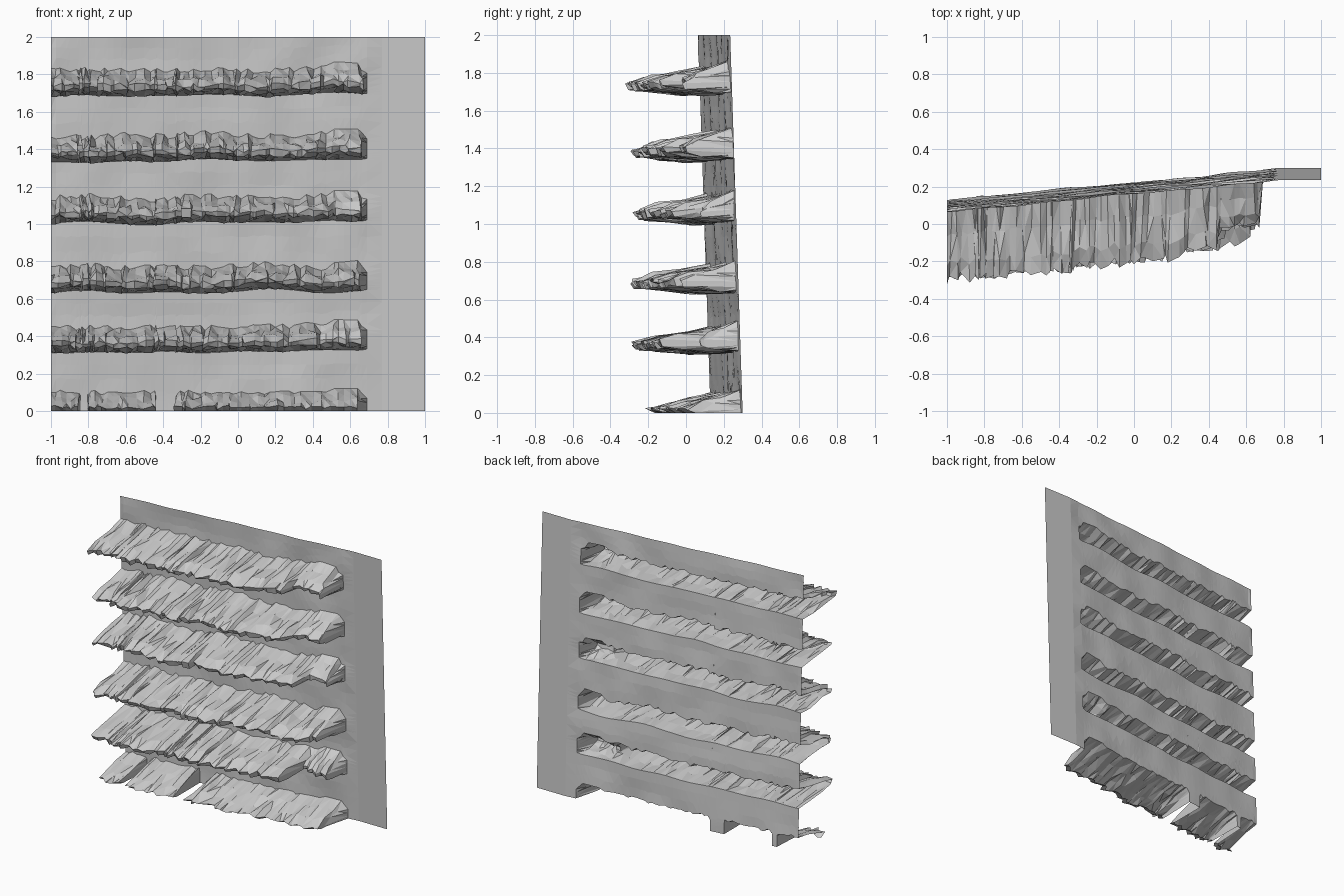
import bpy
import bmesh
import random
from mathutils import Vector, noise

random.seed(7)
cube = bpy.data.objects.get("Cube")
if cube:
    bpy.data.objects.remove(cube)

stone = bpy.data.materials.new("grey_stone")
stone.use_nodes = True
GREY = (0.6, 0.6, 0.6, 1)
stone.diffuse_color = GREY
stone.node_tree.nodes["Principled BSDF"].inputs["Base Color"].default_value = GREY

# Ledges: base height, depth, x where the full depth ends, depth share of the notch and end lump
LEDGES = [(0.00, 0.34, 0.60, 0.8, 0.6), (0.32, 0.40, 0.42, 0.3, 0.45),
          (1.01, 0.37, 0.48, 0.5, 0.5), (0.64, 0.39, 0.58, 0.8, 0.7),
          (1.34, 0.38, 0.47, 0.65, 0.7), (1.69, 0.38, 0.46, 0.6, 0.65)]
LEDGES.sort()
# Ledge section: share of depth, height above the base
SECTION = [(0, 0), (0.3, 0.005), (0.7, 0.02), (0.96, 0.03), (1, 0.055),
           (0.75, 0.085), (0.35, 0.105), (0, 0.135)]
GAPS = [(-0.845, -0.80), (-0.44, -0.33)]


def wall_y(x, z):
    """Leaning wall, straight strip at the far edge."""
    slope = 0.13 + 0.17 * (min(x, 0.77) + 1) / 1.77 - 0.033 * z
    rough = 0.012 if -0.99 < x < 0.75 else 0
    return slope + rough * noise.noise(Vector((x * 4, 0, z * 5)))


def ledge_depth(i, x):
    """How far a ledge stands out, with its notch and end lump."""
    base, depth, full, notch, lump = LEDGES[i]
    if x > 0.67 or (i == 0 and any(a < x < b for a, b in GAPS)):
        return 0
    if x <= full:
        return depth * (1 - 0.06 * (x > 0.2))
    return depth * (notch if x < full + 0.06 else lump)


# Uneven columns across the sheet
columns = [-1.0]
while columns[-1] < 0.6:
    columns.append(columns[-1] + random.uniform(0.018, 0.045))
columns += [0.64, 0.66, 0.69, 0.77, 0.88, 1.0]
columns += [e + s for gap in GAPS for e in gap for s in (-0.004, 0.004)]
columns.sort()


def column_points(x):
    """One vertical run of the folded sheet, from bottom to top."""
    points = []
    edge = abs(x) > 0.99
    for i, ledge in enumerate(LEDGES):
        depth = ledge_depth(i, x)
        drift = 0.008 * x + 0.022 * noise.noise(Vector((x * 3, i * 9, 0)))
        base = ledge[0] + (drift if i else 0)
        reach = random.uniform(-0.035, 0.022)
        tall = 1.2 if 0.5 < x < 0.65 else 1 + random.uniform(-0.12, 0.12)
        lean = random.uniform(-0.02, 0.02)
        section = SECTION if i else [(0.85, 0), (1, 0.02), (0.7, 0.05), (0.35, 0.075), (0, 0.1)]
        for k, (share, height) in enumerate(section):
            z = base + height * tall
            if 0 < share and depth:
                z += random.uniform(-0.012, 0.012) * (i > 0 or k > 0)
            z = max(z, 0)
            out = max(depth + reach, 0) * share if depth else 0
            # Keep the outer edges of the sheet straight
            shift = 0 if edge or not depth else lean * share
            px = max(-1, x + shift)
            points.append((px, wall_y(x, z) - out, z))
        # Wall between this ledge and the next
        top = LEDGES[i + 1][0] if i + 1 < len(LEDGES) else 2.0
        low = points[-1][2]
        for t in (0.33, 0.67):
            z = low + (top - low) * t
            points.append((x, wall_y(x, z), z))
    points.append((x, wall_y(x, 2.0), 2.0))
    return points


# Fold the sheet column by column
bm = bmesh.new()
grid = [[bm.verts.new(p) for p in column_points(x)] for x in columns]
for a, b in zip(grid, grid[1:]):
    for k in range(len(a) - 1):
        bm.faces.new((a[k], b[k], b[k + 1], a[k + 1]))
bmesh.ops.triangulate(bm, faces=bm.faces[:])

mesh = bpy.data.meshes.new("ledged_rock_wall")
bm.to_mesh(mesh)
bm.free()
mesh.materials.append(stone)
wall = bpy.data.objects.new("ledged_rock_wall", mesh)
bpy.context.collection.objects.link(wall)
